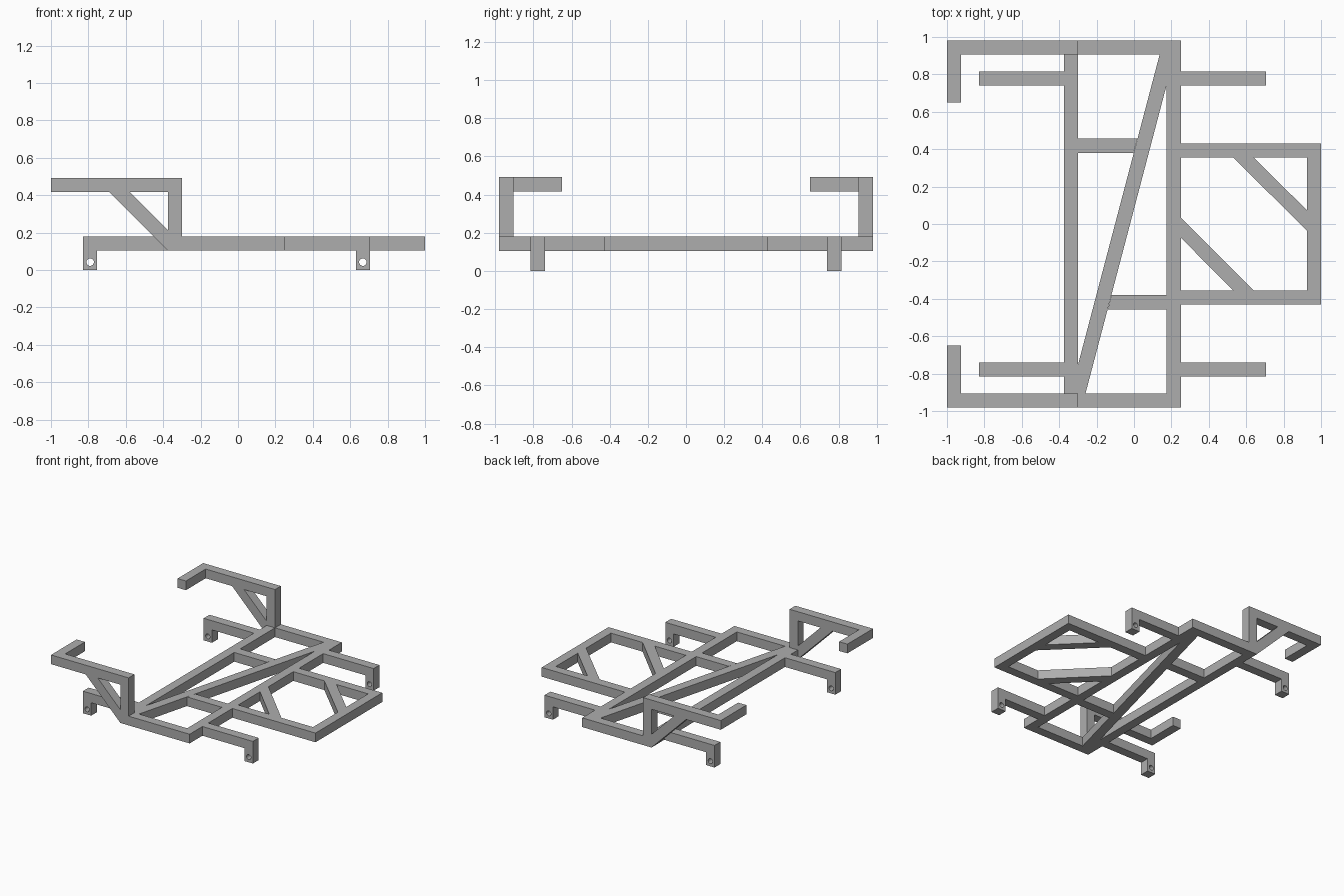
import bpy
import bmesh
from mathutils import Vector

if "Cube" in bpy.data.objects:
    bpy.data.objects.remove(bpy.data.objects["Cube"], do_unlink=True)

# Single grey finish
GREY = (0.42, 0.42, 0.42, 1)
grey = bpy.data.materials.new("plain grey")
grey.use_nodes = True
grey.diffuse_color = GREY
grey.node_tree.nodes["Principled BSDF"].inputs["Base Color"].default_value = GREY

BAR = 0.075                 # square bar thickness
LOW, HIGH = 0.105, 0.18     # deck underside and top
TOP = 0.492                 # top of the raised arms
EDGE = 0.98                 # half width of the chassis
INNER = EDGE - BAR
LEFT, RIGHT = -0.375, 0.25  # outer edges of the two long rails


def prism(name, outline, start, end, axis="z"):
    """Extrude an outline along z (outline in x, y) or along y (outline in x, z)."""
    bm = bmesh.new()
    place = (lambda a, b: (a, b, start)) if axis == "z" else (lambda a, b: (a, start, b))
    face = bm.faces.new([bm.verts.new(place(a, b)) for a, b in outline])
    moved = bmesh.ops.extrude_face_region(bm, geom=[face])["geom"]
    depth = end - start
    offset = Vector((0, 0, depth)) if axis == "z" else Vector((0, depth, 0))
    bmesh.ops.translate(bm, vec=offset,
                        verts=[v for v in moved if isinstance(v, bmesh.types.BMVert)])
    bmesh.ops.recalc_face_normals(bm, faces=bm.faces)
    mesh = bpy.data.meshes.new(name)
    bm.to_mesh(mesh)
    bm.free()
    mesh.materials.append(grey)
    obj = bpy.data.objects.new(name, mesh)
    bpy.context.collection.objects.link(obj)
    return obj


def bar(name, x0, x1, y0, y1, z0=LOW, z1=HIGH):
    return prism(name, [(x0, y0), (x1, y0), (x1, y1), (x0, y1)], z0, z1)


def drill(obj, x, y, z):
    """Cut a round pin hole along y."""
    bpy.ops.mesh.primitive_cylinder_add(vertices=24, radius=0.02, depth=0.2,
                                        location=(x, y, z), rotation=(1.5708, 0, 0))
    cutter = bpy.context.object
    cutter.hide_render = True
    cut = obj.modifiers.new("pin_hole", "BOOLEAN")
    cut.object = cutter
    cut.solver = "EXACT"
    bpy.context.view_layer.objects.active = obj
    bpy.ops.object.modifier_apply(modifier=cut.name)
    bpy.data.objects.remove(cutter, do_unlink=True)


# Main deck: long rails, diagonal and cross bars
bar("left_rail", LEFT, LEFT + BAR, -INNER, INNER)
bar("right_rail", RIGHT - BAR, RIGHT, -INNER, INNER)
rail_in, rail_out = LEFT + BAR, RIGHT - BAR
prism("deck_diagonal", [(0.137, INNER), (rail_out, INNER), (rail_out, 0.745),
                        (-0.259, -INNER), (rail_in, -INNER), (rail_in, -0.755)], LOW, HIGH)
prism("upper_cross_bar", [(rail_in, 0.38), (-0.002, 0.38), (0.018, 0.457), (rail_in, 0.457)],
      LOW, HIGH)
prism("lower_cross_bar", [(rail_out, -0.38), (-0.12, -0.38), (-0.14, -0.457),
                          (rail_out, -0.457)], LOW, HIGH)

# Side platform with two diagonal braces
PLAT = 0.43
PLAT_IN = PLAT - BAR
bar("platform_end", 1 - BAR, 1, -PLAT, PLAT)
prism("platform_outer_brace", [(0.53, PLAT_IN), (0.64, PLAT_IN), (1 - BAR, 0.073),
                               (1 - BAR, -0.035)], LOW, HIGH)
prism("platform_inner_brace", [(RIGHT, 0.035), (RIGHT, -0.073), (0.53, -PLAT_IN),
                               (0.64, -PLAT_IN)], LOW, HIGH)

# Parts repeated on the front and back sides
for side, tag in ((-1, "front"), (1, "back")):
    def across(a, b):
        return sorted((side * a, side * b))

    edge = across(INNER, EDGE)
    bar(tag + "_deck_end", LEFT, RIGHT, *edge)
    bar(tag + "_platform_arm", RIGHT, 1 - BAR, *across(PLAT_IN, PLAT))

    # Raised arm with post, brace and inward hook
    bar(tag + "_post", LEFT, LEFT + BAR, *edge, HIGH, TOP - BAR)
    bar(tag + "_raised_arm", -1, LEFT + BAR, *edge, TOP - BAR, TOP)
    bar(tag + "_hook", -1, BAR - 1, *across(0.65, INNER), TOP - BAR, TOP)
    prism(tag + "_arm_brace", [(-0.687, TOP - BAR), (-0.579, TOP - BAR), (LEFT, 0.213),
                               (LEFT, LOW)], *edge, axis="y")

    # Bent legs with a pin hole near the foot
    for root, tip, end in ((LEFT, -0.828, "left"), (RIGHT, 0.705, "right")):
        step = BAR if tip < root else -BAR
        leg = prism(f"{tag}_{end}_leg",
                    [(root, HIGH), (tip, HIGH), (tip, 0), (tip + step, 0),
                     (tip + step, LOW), (root, LOW)], *across(0.74, 0.815), axis="y")
        drill(leg, tip + step / 2, side * 0.777, 0.042)
